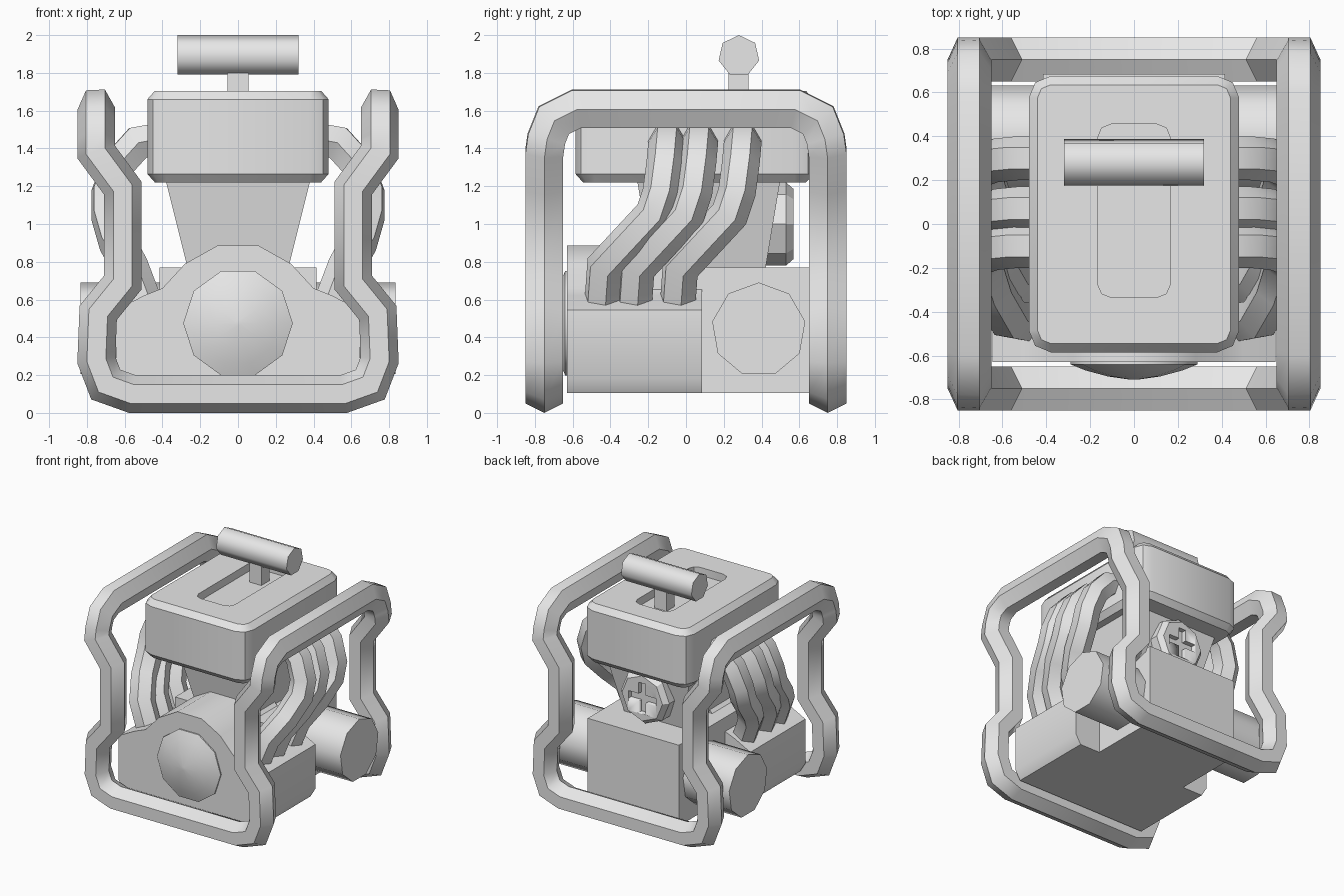
import bpy, bmesh, math
from mathutils import Vector

if "Cube" in bpy.data.objects:
    bpy.data.objects.remove(bpy.data.objects["Cube"], do_unlink=True)

GREY = (0.8, 0.8, 0.8, 1)
metal = bpy.data.materials.new("plain grey")
metal.use_nodes = True
metal.diffuse_color = GREY
metal.node_tree.nodes["Principled BSDF"].inputs["Base Color"].default_value = GREY


def loft(name, rings, angle=35, loop=False):
    """Skin a list of equal-length rings, with end caps unless looped."""
    bm = bmesh.new()
    rows = [[bm.verts.new(p) for p in ring] for ring in rings]
    pairs = list(zip(rows, rows[1:]))
    if loop:
        pairs.append((rows[-1], rows[0]))
    else:
        bm.faces.new(rows[0])
        bm.faces.new(rows[-1])
    for a, b in pairs:
        for i in range(len(a)):
            j = (i + 1) % len(a)
            bm.faces.new((a[i], a[j], b[j], b[i]))
    bmesh.ops.recalc_face_normals(bm, faces=bm.faces)
    mesh = bpy.data.meshes.new(name)
    bm.to_mesh(mesh)
    bm.free()
    mesh.materials.append(metal)
    ob = bpy.data.objects.new(name, mesh)
    bpy.context.collection.objects.link(ob)
    bpy.ops.object.select_all(action="DESELECT")
    ob.select_set(True)
    bpy.context.view_layer.objects.active = ob
    bpy.ops.object.shade_smooth_by_angle(angle=math.radians(angle))
    return ob


def rect(hx, hy, z, cy=0, corner=0.0):
    """Horizontal rectangle, with rounded corners if asked."""
    if not corner:
        return [(sx * hx, cy + sy * hy, z) for sx, sy in ((1, 1), (-1, 1), (-1, -1), (1, -1))]
    ring = []
    for q, (sx, sy) in enumerate(((1, 1), (-1, 1), (-1, -1), (1, -1))):
        for k in range(3):
            a = math.pi / 2 * (q + k / 2)
            ring.append((sx * (hx - corner) + corner * math.cos(a),
                         cy + sy * (hy - corner) + corner * math.sin(a), z))
    return ring


def polygon(n, r, axis, at, u, v, start):
    """Upright polygon facing along the x or y axis."""
    ring = []
    for k in range(n):
        a = start + 2 * math.pi * k / n
        p, q = u + r * math.cos(a), v + r * math.sin(a)
        ring.append((at, p, q) if axis == "x" else (p, at, q))
    return ring


def hex_tube(name, path, normal, wide, deep, loop=False):
    """Sweep a hexagon along a path with mitred joints."""
    pts = [Vector(p) for p in path]
    n, count, rings = Vector(normal), len(pts), []
    for i, p in enumerate(pts):
        d_in = p - pts[i - 1] if loop or i > 0 else pts[1] - p
        d_out = pts[(i + 1) % count] - p if loop or i < count - 1 else d_in
        d_in, d_out = d_in.normalized(), d_out.normalized()
        t = (d_in + d_out).normalized()
        b = d_in.cross(n)
        ring = []
        for a, c in ((1, 0), (.5, 1), (-.5, 1), (-1, 0), (-.5, -1), (.5, -1)):
            off = n * a * wide + b * c * deep
            ring.append(p + off - d_in * (off.dot(t) / d_in.dot(t)))
        rings.append(ring)
        n = d_in.rotation_difference(d_out) @ n
    return loft(name, rings, 45, loop)


# Tubular carrying cage: one closed loop mirrored from a quarter path
quarter = [(.56, -.75, .1), (.7, -.75, .15), (.75, -.75, .28), (.74, -.75, .53),
           (.61, -.75, .69), (.61, -.75, 1.19), (.75, -.75, 1.38),
           (.75, -.74, 1.45), (.75, -.7, 1.55), (.75, -.58, 1.61)]
side = quarter + [(x, -y, z) for x, y, z in reversed(quarter)]
cage = side + [(-x, -y, z) for x, y, z in side]
hex_tube("cage_frame", cage, (0, 0, 1), .1, .1, loop=True)

# Crankcase with a humped profile
half = [(.11, .885), (.28, .79), (.4, .66), (.5, .62), (.645, .545), (.645, .18), (.6, .105)]
profile = half + [(-x, z) for x, z in reversed(half)]
loft("crankcase", [[(x, y, z) for x, z in profile] for y in (-.63, .085)])

# Rear gear housing and tapered cylinder block
loft("rear_housing", [rect(.415, .455, z, .23) for z in (.105, .77)])
loft("cylinder_block", [rect(.265, .30, .76, .12), rect(.385, .38, 1.24, .12)])

# Domed front cover
loft("front_cover", [polygon(10, r, "y", y, 0, .475, 0)
                     for r, y in ((.29, -.6), (.29, -.64), (.22, -.668), (.12, -.695), (.015, -.71))], 40)

# Drum running across the back
loft("cross_drum", [polygon(9, .25, "x", x, .385, .44, math.pi / 2) for x in (-.835, .835)], 45)

# Fuel tank with chamfered rims and a sunken top tray
tank = [rect(.44, .59, 1.22, .045, .06), rect(.48, .63, 1.265, .045, .1),
        rect(.48, .63, 1.66, .045, .1), rect(.44, .59, 1.705, .045, .06),
        rect(.165, .395, 1.705, .06, .06), rect(.165, .395, 1.64, .06, .06)]
loft("fuel_tank", tank)

# Top grip on its stem
loft("grip_stem", [rect(.055, .053, z, .278) for z in (1.63, 1.83)])
loft("grip_bar", [polygon(7, .11, "x", x, .28, 1.89, math.pi / 2) for x in (-.32, .32)], 55)

# Exhaust pipes: three on each side
for label, s in (("left", 1), ("right", -1)):
    for number, y0 in enumerate((-.1, .07, .3), 1):
        route = [(.42, 0, 1.45), (.53, 0, 1.43), (.63, -.01, 1.32), (.685, -.03, 1.17),
                 (.685, -.07, 1.05), (.645, -.2, .91), (.57, -.33, .77), (.49, -.345, .56)]
        hex_tube(f"{label}_pipe_{number}", [(s * x, y0 + y, z) for x, y, z in route],
                 (0, 1, 0), .1, .085)

# Starter cap at the back with a cross-shaped slot
cap = loft("starter_cap", [polygon(8, r, "y", y, 0, 1.0, 0)
                           for r, y in ((.22, .36), (.22, .53), (.185, .57))], 30)
for hx, hz in ((.125, .032), (.032, .125)):
    cutter = loft("slot_cutter", [[(x, y, 1 + z) for x, z in ((hx, hz), (-hx, hz), (-hx, -hz), (hx, -hz))]
                                  for y in (.53, .62)])
    cutter.hide_render = True
    cut = cap.modifiers.new("slot", "BOOLEAN")
    cut.operation, cut.object, cut.solver = "DIFFERENCE", cutter, "EXACT"
    bpy.context.view_layer.objects.active = cap
    bpy.ops.object.modifier_apply(modifier=cut.name)
    bpy.data.objects.remove(cutter, do_unlink=True)
